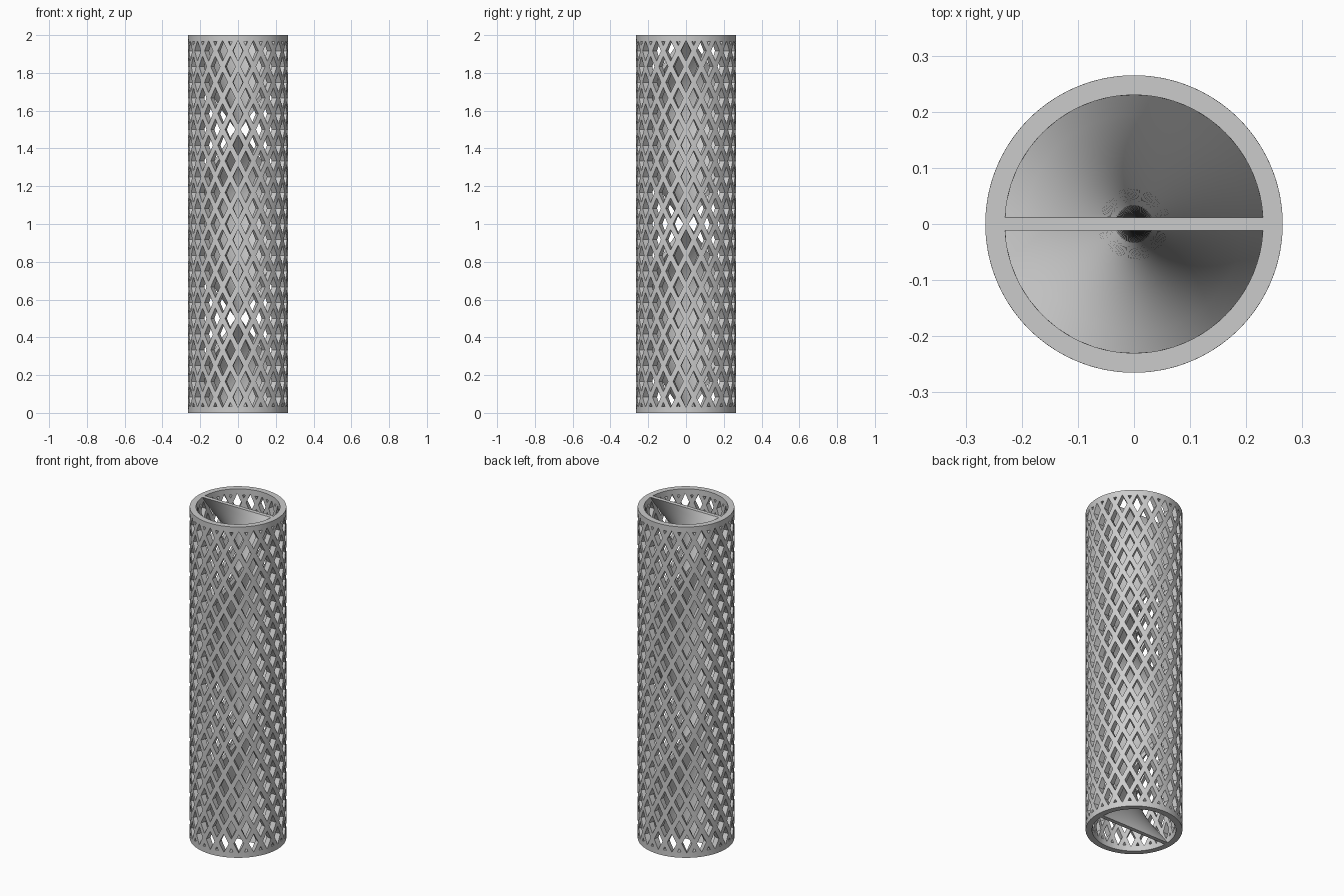
import bpy, bmesh, math
from mathutils import Vector

HEIGHT, R_OUT, R_IN = 2.0, 0.265, 0.23
COLS, ROWS = 20, 12          # lattice openings around and up
OPEN = 0.66                  # opening size relative to its cell
RIM = 0.035                  # solid band at each end
WALL = 0.024                 # thickness of the twisted divider
SEG = 4                      # subdivisions per cell edge

if "Cube" in bpy.data.objects:
    bpy.data.objects.remove(bpy.data.objects["Cube"])

grey = bpy.data.materials.new("light grey")
grey.use_nodes = True
grey.diffuse_color = (0.6, 0.6, 0.6, 1)
grey.node_tree.nodes["Principled BSDF"].inputs["Base Color"].default_value = grey.diffuse_color


def finish(name, bm):
    bmesh.ops.recalc_face_normals(bm, faces=bm.faces)
    mesh = bpy.data.meshes.new(name)
    bm.to_mesh(mesh)
    bm.free()
    mesh.materials.append(grey)
    obj = bpy.data.objects.new(name, mesh)
    bpy.context.collection.objects.link(obj)
    bpy.ops.object.select_all(action="DESELECT")
    obj.select_set(True)
    bpy.context.view_layer.objects.active = obj
    bpy.ops.object.shade_smooth_by_angle(angle=math.radians(30))


def loop(corners):
    """Subdivide a closed outline and wrap it round the cylinder."""
    points = []
    for i, a in enumerate(corners):
        b = corners[(i + 1) % len(corners)]
        for k in range(SEG):
            ang, z = Vector(a).lerp(Vector(b), k / SEG)
            points.append((R_OUT * math.cos(ang), R_OUT * math.sin(ang), z))
    return points


def frame(bm, outer, inner):
    """Band of faces between a cell outline and its opening."""
    a = [bm.verts.new(p) for p in loop(outer)]
    b = [bm.verts.new(p) for p in loop(inner)]
    for i in range(len(a)):
        j = (i + 1) % len(a)
        bm.faces.new((a[i], a[j], b[j], b[i]))


# Lattice tube: diamond cells, with half cells against the end rims
hw, hz = math.pi / COLS, HEIGHT / ROWS / 2
bm = bmesh.new()
for row in range(2 * ROWS + 1):
    zc = row * hz
    for col in range(COLS):
        ac = (2 * col + (row + 1) % 2) * hw

        def diamond(s):
            return [(ac - hw * s, zc), (ac, zc - hz * s), (ac + hw * s, zc), (ac, zc + hz * s)]

        if 0 < row < 2 * ROWS:
            frame(bm, diamond(1), diamond(OPEN))
        else:
            d = 1 if row == 0 else -1
            w = hw * (OPEN - RIM / hz)
            frame(bm,
                  [(ac - hw, zc), (ac + hw, zc), (ac, zc + d * hz)],
                  [(ac - w, zc + d * RIM), (ac + w, zc + d * RIM), (ac, zc + d * hz * OPEN)])
bmesh.ops.remove_doubles(bm, verts=bm.verts, dist=0.0002)

# Thicken the sheet inward
grown = bmesh.ops.extrude_face_region(bm, geom=bm.faces[:], use_keep_orig=True)
for v in grown["geom"]:
    if isinstance(v, bmesh.types.BMVert):
        v.co.x *= R_IN / R_OUT
        v.co.y *= R_IN / R_OUT
finish("lattice_tube", bm)

# Twisted divider: one full turn from bottom to top
steps, across, reach = 144, 12, R_IN + 0.002
xs = [reach * (2 * i / across - 1) for i in range(across + 1)]
section = [(x, -WALL / 2) for x in xs] + [(x, WALL / 2) for x in reversed(xs)]
bm = bmesh.new()
rings = []
for s in range(steps + 1):
    t = s / steps
    c, n = math.cos(2 * math.pi * t), math.sin(2 * math.pi * t)
    rings.append([bm.verts.new((x * c - y * n, x * n + y * c, HEIGHT * t)) for x, y in section])
for low, high in zip(rings, rings[1:]):
    for i in range(len(section)):
        j = (i + 1) % len(section)
        bm.faces.new((low[i], low[j], high[j], high[i]))
bm.faces.new(rings[0])
bm.faces.new(rings[-1])
finish("twisted_divider", bm)
